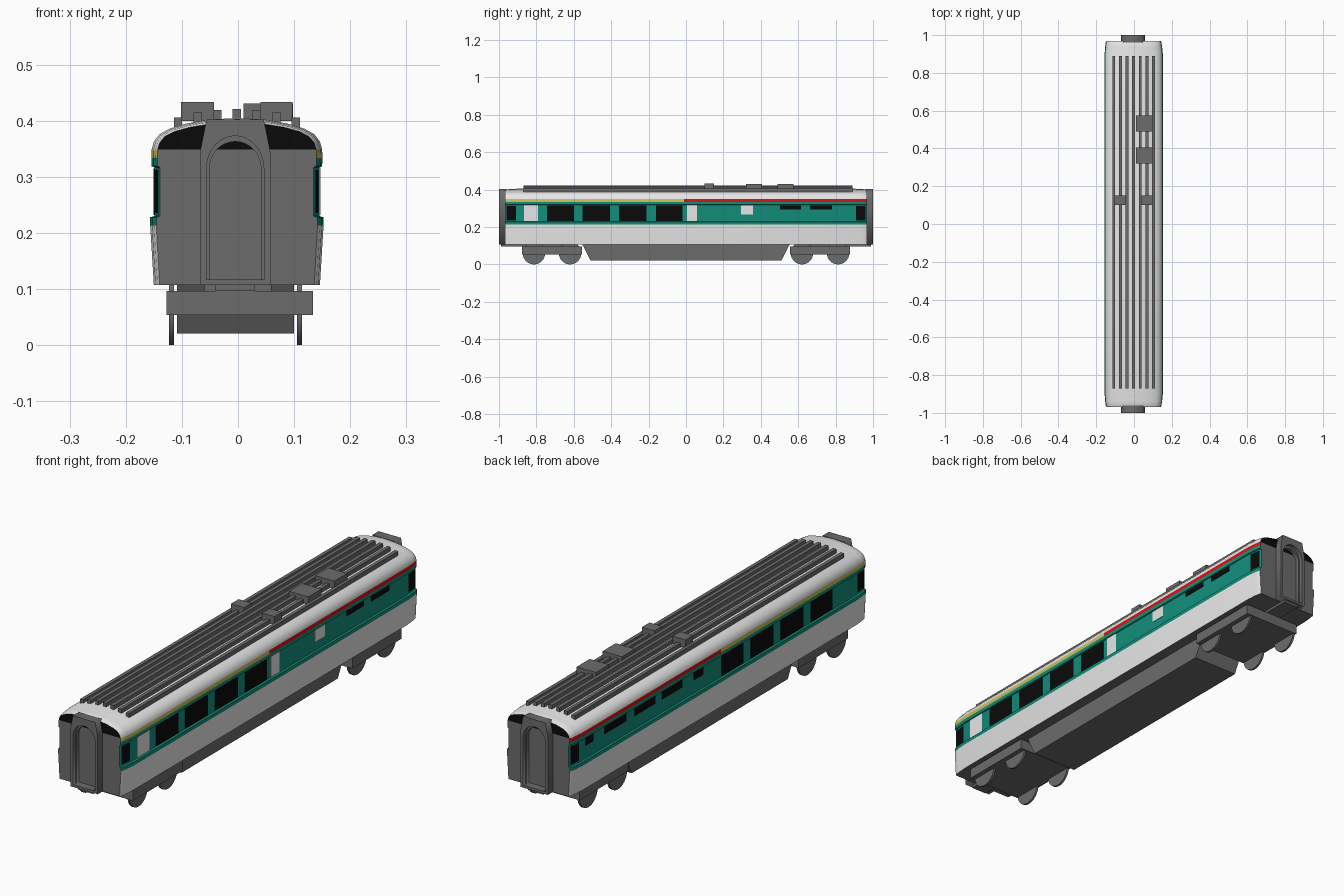
import bpy, bmesh, math

if "Cube" in bpy.data.objects:
    bpy.data.objects.remove(bpy.data.objects["Cube"])

def material(name, rgb):
    m = bpy.data.materials.new(name)
    m.diffuse_color = (*rgb, 1)
    m.use_nodes = True
    m.node_tree.nodes["Principled BSDF"].inputs["Base Color"].default_value = m.diffuse_color
    return m

WHITE = material("off_white", (0.80, 0.80, 0.80))
TEAL = material("teal", (0.006, 0.27, 0.20))
YELLOW = material("yellow", (0.62, 0.54, 0.10))
RED = material("red", (0.68, 0.006, 0.006))
GRAY = material("dark_gray", (0.15, 0.15, 0.15))
BLACK = material("window_black", (0.003, 0.003, 0.003))
PALETTE = [WHITE, TEAL, YELLOW, RED, GRAY, BLACK]

def finish(name, bm, mats):
    bmesh.ops.recalc_face_normals(bm, faces=bm.faces)
    me = bpy.data.meshes.new(name)
    bm.to_mesh(me)
    bm.free()
    for m in mats:
        me.materials.append(m)
    ob = bpy.data.objects.new(name, me)
    bpy.context.collection.objects.link(ob)
    return ob

def smooth(ob, angle=30):
    bpy.ops.object.select_all(action='DESELECT')
    ob.select_set(True)
    bpy.context.view_layer.objects.active = ob
    bpy.ops.object.shade_smooth_by_angle(angle=math.radians(angle))

def box(name, x, y, z, mat):
    """Box from (min, max) pairs."""
    bm = bmesh.new()
    bmesh.ops.create_cube(bm, size=1)
    for v in bm.verts:
        v.co = [(a + b) / 2 + c * (b - a) for (a, b), c in zip((x, y, z), v.co)]
    return finish(name, bm, [mat])

CX = -0.002   # body centre line

# Body shell: cross-section lofted along y, tapered at both ends
half = [(.148, .107), (.1545, .213), (.1545, .228), (.147, .230), (.147, .236),
        (.147, .312), (.147, .317), (.152, .319), (.1525, .334), (.152, .349),
        (.148, .363), (.138, .376), (.120, .386), (.090, .395), (.050, .402)]
section = half + [(0, .405)] + [(-x, z) for x, z in reversed(half)]
ends = [(.968, .93, .008), (.960, .955, .004), (.935, .98, .002), (.910, .99, .001), (.904, 1, 0)]
stations = [(-y, s, d) for y, s, d in ends] + [(-.01, 1, 0)] + ends[::-1]

bm = bmesh.new()
rings = []
for y, s, drop in stations:
    rings.append([bm.verts.new((CX + x * s, y, z - drop * max(0, (z - .349) / .056)))
                  for x, z in section])
n = len(section)
for a, b in zip(rings, rings[1:]):
    for i in range(n):
        j = (i + 1) % n
        f = bm.faces.new((a[i], a[j], b[j], b[i]))
        c = f.calc_center_median()
        if c.z < .108:
            f.material_index = 4
        elif c.z < .213 or c.z > .349:
            f.material_index = 0
        elif c.z > .334:
            f.material_index = 2 if c.y < -.01 else 3
        elif .236 < c.z < .312 and .91 < abs(c.y) < .96:
            f.material_index = 5      # corner windows
        else:
            f.material_index = 1
# End walls: gray below the cornice, black above it
for r in (rings[0], rings[-1]):
    low, high = 10, n - 10
    bm.faces.new(r[:low] + r[high:]).material_index = 4
    bm.faces.new(r[low - 1:high + 1]).material_index = 5
smooth(finish("carriage_body", bm, PALETTE), 28)

# Windows and pale panels as thin plates on the recessed band
def plate(name, side, y0, y1, z0, z1, mat):
    x = sorted((CX + side * .146, CX + side * .149))
    box(name, x, (y0, y1), (z0, z1), mat)

for side in (1, -1):
    for y0, y1 in ((-.743, -.60), (-.553, -.407), (-.358, -.21), (-.16, -.02)):
        plate("saloon_window", side, y0, y1, .232, .315, BLACK)
plate("door_panel", 1, -.866, -.79, .232, .317, WHITE)
plate("door_panel", 1, .005, .06, .232, .317, WHITE)
plate("hatch_panel", 1, .294, .358, .267, .315, WHITE)
for y0, y1 in ((.503, .615), (.663, .78)):
    plate("slit_window", 1, y0, y1, .294, .315, BLACK)
for y0, y1 in ((.10, .165), (.24, .37), (.415, .55), (.605, .745), (.82, .87)):
    plate("slit_window", -1, y0, y1, .284, .315, BLACK)

# Roof ribs follow the roof curve
for i in range(7):
    x = -.107 + .035 * i
    top = .421 - 1.35 * (x - CX) ** 2
    box("roof_rib", (x - .0075, x + .0075), (-.87, .89), (top - .025, top), GRAY)

# Roof equipment boxes
for y0, y1 in ((.32, .405), (.49, .575)):
    box("roof_unit", (.01, .098), (y0, y1), (.40, .431), GRAY)
for x0, x1 in ((-.102, -.043), (.04, .097)):
    box("roof_vent", (x0, x1), (.10, .15), (.40, .433), GRAY)

# Gangways: nested frames with an arched opening
def arch_frame(name, depth, y, a, b):
    cu = bpy.data.curves.new(name, 'CURVE')
    cu.dimensions = '2D'
    cu.fill_mode = 'BOTH'
    cu.extrude = depth / 2
    outer = [(-.0625, .107), (.0625, .107), (.0625, .345), (.051, .402), (-.051, .402), (-.0625, .345)]
    inner = [(-a, .117), (a, .117)] + [(a * math.cos(t), .315 + b * math.sin(t))
                                       for t in (math.pi * k / 16 for k in range(17))]
    for pts in (outer, inner):
        sp = cu.splines.new('POLY')
        sp.points.add(len(pts) - 1)
        for p, (x, z) in zip(sp.points, pts):
            p.co = (x, z, 0, 1)
        sp.use_cyclic_u = True
    cu.materials.append(GRAY)
    ob = bpy.data.objects.new(name, cu)
    bpy.context.collection.objects.link(ob)
    ob.location = (-.005, y, 0)
    ob.rotation_euler = (math.pi / 2, 0, 0)
    bpy.ops.object.select_all(action='DESELECT')
    ob.select_set(True)
    bpy.context.view_layer.objects.active = ob
    bpy.ops.object.convert(target='MESH')

for e in (-1, 1):
    arch_frame("gangway_frame", .016, e * .992, .051, .058)
    arch_frame("gangway_inner", .024, e * .972, .046, .048)
    box("coupler", (-.04, .03), sorted((e * .85, e * .99)), (.097, .108), GRAY)

# Equipment box under the floor with sloped ends
bm = bmesh.new()
bmesh.ops.create_cube(bm, size=1)
for v in bm.verts:
    up = v.co.z > 0
    v.co = (-.0045 + v.co.x * .209, v.co.y * (1.11 if up else 1.02), .108 if up else .021)
finish("underfloor_box", bm, [GRAY])

# Bogies and wheels
for e in (-1, 1):
    box("bogie_frame", (-.127, .134), sorted((e * .556, e * .878)), (.054, .097), GRAY)
    box("bogie_bolster", (-.06, .06), sorted((e * .66, e * .77)), (.09, .108), GRAY)
    for y in (.62, .813):
        for x in (-.1185, .1095):
            bm = bmesh.new()
            bmesh.ops.create_cone(bm, cap_ends=True, segments=32, radius1=.06, radius2=.06, depth=.009)
            for v in bm.verts:
                v.co = (x + v.co.z, e * y + v.co.x, .06 + v.co.y)
            smooth(finish("wheel", bm, [GRAY]))
